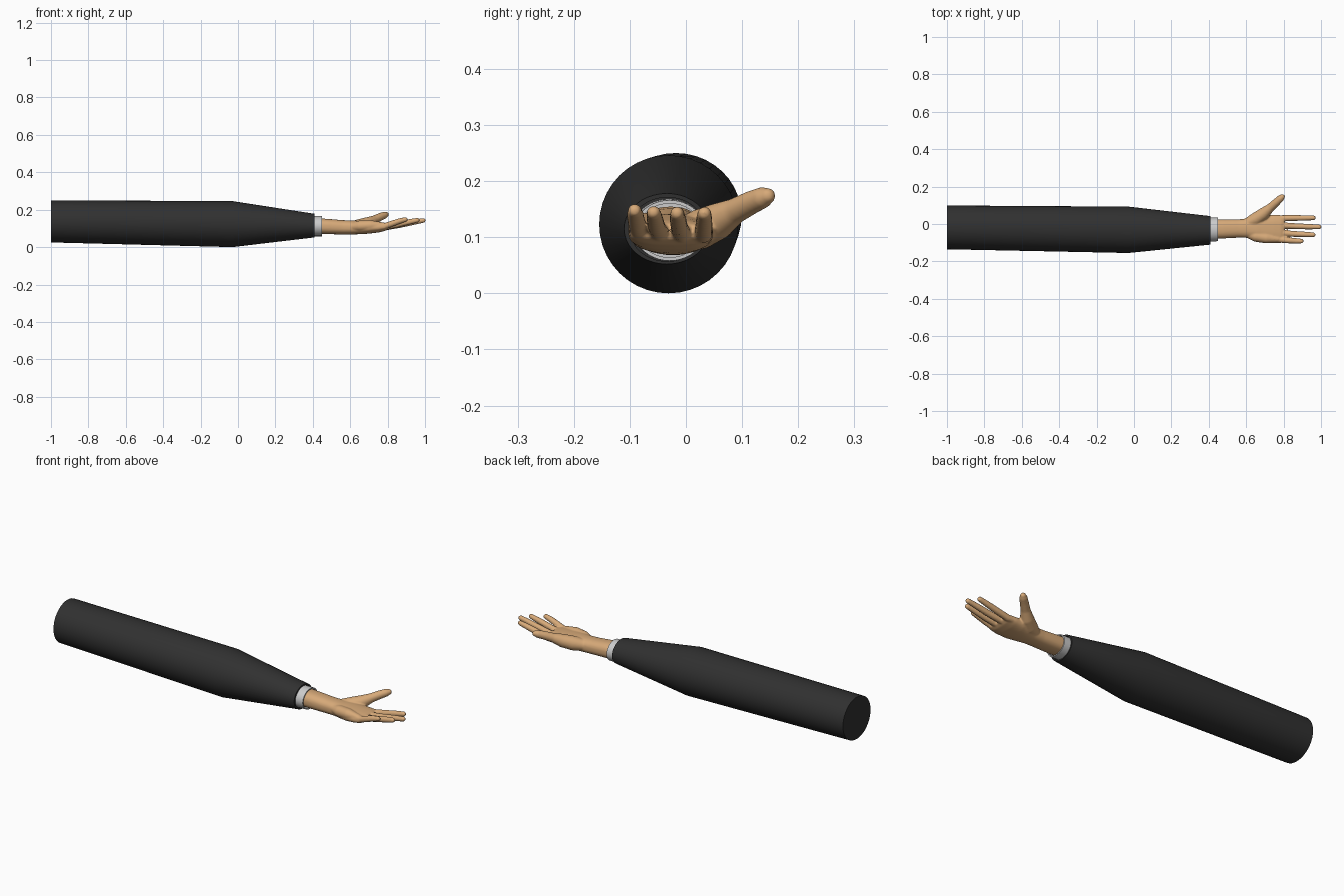
import bpy, bmesh
from math import sin, cos, pi
from mathutils import Vector

if "Cube" in bpy.data.objects:
    bpy.data.objects.remove(bpy.data.objects["Cube"])


def material(name, rgb):
    m = bpy.data.materials.new(name)
    m.diffuse_color = (*rgb, 1)
    m.use_nodes = True
    m.node_tree.nodes["Principled BSDF"].inputs["Base Color"].default_value = m.diffuse_color
    return m


def loft(bm, sections, sides=32, power=2.0, along_x=True, caps=True):
    """Skin elliptical sections (x, y, z, half width, half height)."""
    rings = []
    for i, (x, y, z, a, b) in enumerate(sections):
        t = Vector((1, 0, 0))
        if not along_x:
            p, q = sections[max(i - 1, 0)], sections[min(i + 1, len(sections) - 1)]
            t = (Vector(q[:3]) - Vector(p[:3])).normalized()
        side = Vector((0, 0, 1)).cross(t).normalized()
        up = t.cross(side)
        ring = []
        for k in range(sides):
            c, s = cos(2 * pi * k / sides), sin(2 * pi * k / sides)
            u = a * abs(c) ** (2 / power) * (1 if c >= 0 else -1)
            v = b * abs(s) ** (2 / power) * (1 if s >= 0 else -1)
            ring.append(bm.verts.new(Vector((x, y, z)) + side * u + up * v))
        rings.append(ring)
    for r0, r1 in zip(rings, rings[1:]):
        for k in range(sides):
            j = (k + 1) % sides
            bm.faces.new((r0[k], r0[j], r1[j], r1[k]))
    if caps:
        bm.faces.new(rings[0][::-1])
        bm.faces.new(rings[-1])


def digit(bm, points):
    """Round-tipped finger from (x, y, z, radius) points; the last is the tip."""
    secs = [(x, y, z, r, r) for x, y, z, r in points[:-1]]
    tip, r = Vector(points[-1][:3]), points[-1][3]
    d = (tip - Vector(points[-2][:3])).normalized()
    for ang in (0, 0.5, 0.9, 1.25, 1.48):
        c = tip - d * r * (1 - sin(ang))
        secs.append((*c, r * cos(ang), r * cos(ang)))
    loft(bm, secs, sides=20, along_x=False)


def finish(bm, name, mat=None):
    bmesh.ops.recalc_face_normals(bm, faces=bm.faces)
    me = bpy.data.meshes.new(name)
    bm.to_mesh(me)
    bm.free()
    ob = bpy.data.objects.new(name, me)
    bpy.context.collection.objects.link(ob)
    if mat:
        me.materials.append(mat)
    bpy.context.view_layer.objects.active = ob
    ob.select_set(True)
    bpy.ops.object.shade_smooth_by_angle(angle=0.6)
    ob.select_set(False)
    return ob


cloth = material("black_cloth", (0.03, 0.03, 0.03))
skin = material("skin", (0.68, 0.40, 0.19))

# Jacket sleeve, its open end turned inward around the cuff
bm = bmesh.new()
loft(bm, [(-1, -0.018, 0.1375, 0.117, 0.1125), (-0.03, -0.031, 0.123, 0.124, 0.123),
          (0.41, -0.034, 0.115, 0.076, 0.063), (0.41, -0.033, 0.114, 0.067, 0.057),
          (0.34, -0.033, 0.114, 0.067, 0.057)], sides=40)
finish(bm, "sleeve", cloth)

# Shirt cuff with a visible inner wall
bm = bmesh.new()
loft(bm, [(0.36, -0.031, 0.113, 0.064, 0.055), (0.448, -0.029, 0.112, 0.063, 0.054),
          (0.448, -0.029, 0.112, 0.057, 0.048), (0.38, -0.029, 0.112, 0.057, 0.048)], sides=40)
finish(bm, "cuff")

# Hand: wrist and palm
bm = bmesh.new()
loft(bm, [(0.40, -0.027, 0.113, 0.052, 0.042), (0.48, -0.026, 0.110, 0.051, 0.041),
          (0.56, -0.024, 0.106, 0.049, 0.038), (0.61, -0.023, 0.105, 0.051, 0.037),
          (0.66, -0.024, 0.105, 0.064, 0.036), (0.70, -0.026, 0.105, 0.074, 0.033),
          (0.75, -0.027, 0.106, 0.076, 0.028), (0.785, -0.027, 0.108, 0.074, 0.022),
          (0.802, -0.027, 0.110, 0.068, 0.014)], sides=40, power=2.4)
# Heel of the palm on the little finger side
digit(bm, [(0.60, -0.05, 0.108, 0.02), (0.65, -0.066, 0.113, 0.029),
           (0.71, -0.076, 0.116, 0.028), (0.79, -0.083, 0.116, 0.016)])
# Four fingers: base y, tip y, tip x, lift
for y0, y1, x1, lift in ((0.031, 0.033, 0.972, 0.0), (-0.008, -0.016, 1.003, 0.0),
                         (-0.048, -0.058, 0.971, 0.002), (-0.084, -0.092, 0.907, 0.008)):
    n = x1 - 0.77
    digit(bm, [(0.75, y0, 0.105 + lift, 0.016), (0.79, y0, 0.106 + lift, 0.0165),
               (0.77 + n * 0.42, y0 + (y1 - y0) * 0.5, 0.119 + lift, 0.0158),
               (0.77 + n * 0.7, y0 + (y1 - y0) * 0.75, 0.132 + lift, 0.0148),
               (x1, y1, 0.145 + lift * 0.7, 0.0125)])
# Thumb
digit(bm, [(0.59, -0.005, 0.106, 0.026), (0.65, 0.025, 0.114, 0.036),
           (0.695, 0.056, 0.128, 0.033), (0.73, 0.088, 0.147, 0.023),
           (0.762, 0.117, 0.162, 0.021), (0.785, 0.138, 0.171, 0.019),
           (0.803, 0.155, 0.177, 0.015)])
hand = finish(bm, "hand", skin)
# Fuse the hand parts into one skin
rm = hand.modifiers.new("fuse", 'REMESH')
rm.mode = 'VOXEL'
rm.voxel_size = 0.004
rm.use_smooth_shade = True
sm = hand.modifiers.new("soften", 'SMOOTH')
sm.factor = 0.5
sm.iterations = 6
